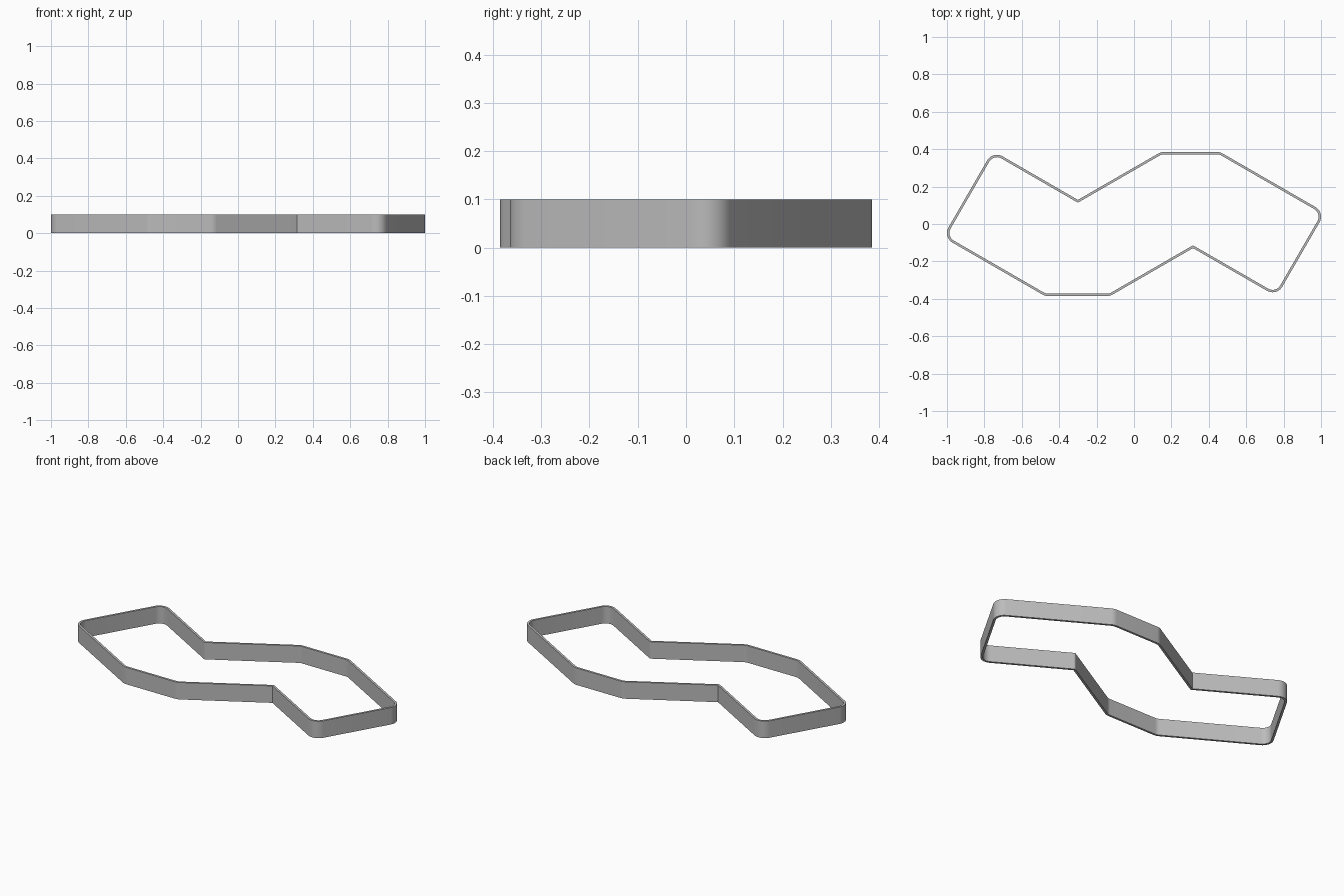
import bpy
import bmesh
import math
from mathutils import Vector

HEIGHT, WALL, STEPS = 0.1, 0.013, 10
RADIUS = 0.06

# Outer outline, counterclockwise: x, y, is_notch
corners = [
    (-0.476, -0.385, False), (-0.128, -0.385, False),
    (0.3155, -0.129, True), (0.763, -0.387, False),
    (1.022, 0.061, False), (0.46, 0.385, False),
    (0.144, 0.385, False), (-0.30, 0.129, True),
    (-0.755, 0.392, False), (-1.022, -0.07, False),
]

if "Cube" in bpy.data.objects:
    bpy.data.objects.remove(bpy.data.objects["Cube"])


def edge_normal(a, b):
    d = (b - a).normalized()
    return Vector((d.y, -d.x))


def rounded_loop(inset):
    """Outline with concentric rounded corners, moved inward by inset."""
    pts = [Vector(c[:2]) for c in corners]
    loop = []
    for i, v in enumerate(pts):
        notch = corners[i][2]
        n1 = edge_normal(pts[i - 1], v)
        n2 = edge_normal(v, pts[(i + 1) % len(pts)])
        half = n1.angle(n2) / 2
        outward = (n1 + n2).normalized()
        r = 0 if notch else RADIUS
        centre = v - outward * r / math.cos(half)
        for s in range(STEPS + 1):
            n = n1.to_3d().slerp(n2.to_3d(), s / STEPS).to_2d()
            loop.append(centre + n * (r - inset))
    return loop


# Wall: outer and inner loops joined into a closed band
bm = bmesh.new()
outer, inner = rounded_loop(0), rounded_loop(WALL)
rings = [[bm.verts.new((p.x, p.y, z)) for p in loop]
         for loop, z in ((outer, 0), (outer, HEIGHT), (inner, HEIGHT), (inner, 0))]
count = len(outer)
for k in range(4):
    a, b = rings[k], rings[(k + 1) % 4]
    for i in range(count):
        j = (i + 1) % count
        bm.faces.new((a[i], a[j], b[j], b[i]))
bmesh.ops.remove_doubles(bm, verts=bm.verts, dist=0.0001)
bmesh.ops.recalc_face_normals(bm, faces=bm.faces)
mesh = bpy.data.meshes.new("outline_wall")
bm.to_mesh(mesh)
bm.free()
wall = bpy.data.objects.new("outline_wall", mesh)
bpy.context.collection.objects.link(wall)

# Plain grey material
grey = bpy.data.materials.new("plain_grey")
grey.use_nodes = True
colour = (0.5, 0.5, 0.5, 1)
grey.diffuse_color = colour
grey.node_tree.nodes["Principled BSDF"].inputs["Base Color"].default_value = colour
mesh.materials.append(grey)

# Smooth rounded corners, keep rims and notches sharp
bpy.ops.object.select_all(action="DESELECT")
wall.select_set(True)
bpy.context.view_layer.objects.active = wall
bpy.ops.object.shade_smooth_by_angle(angle=math.radians(30))
